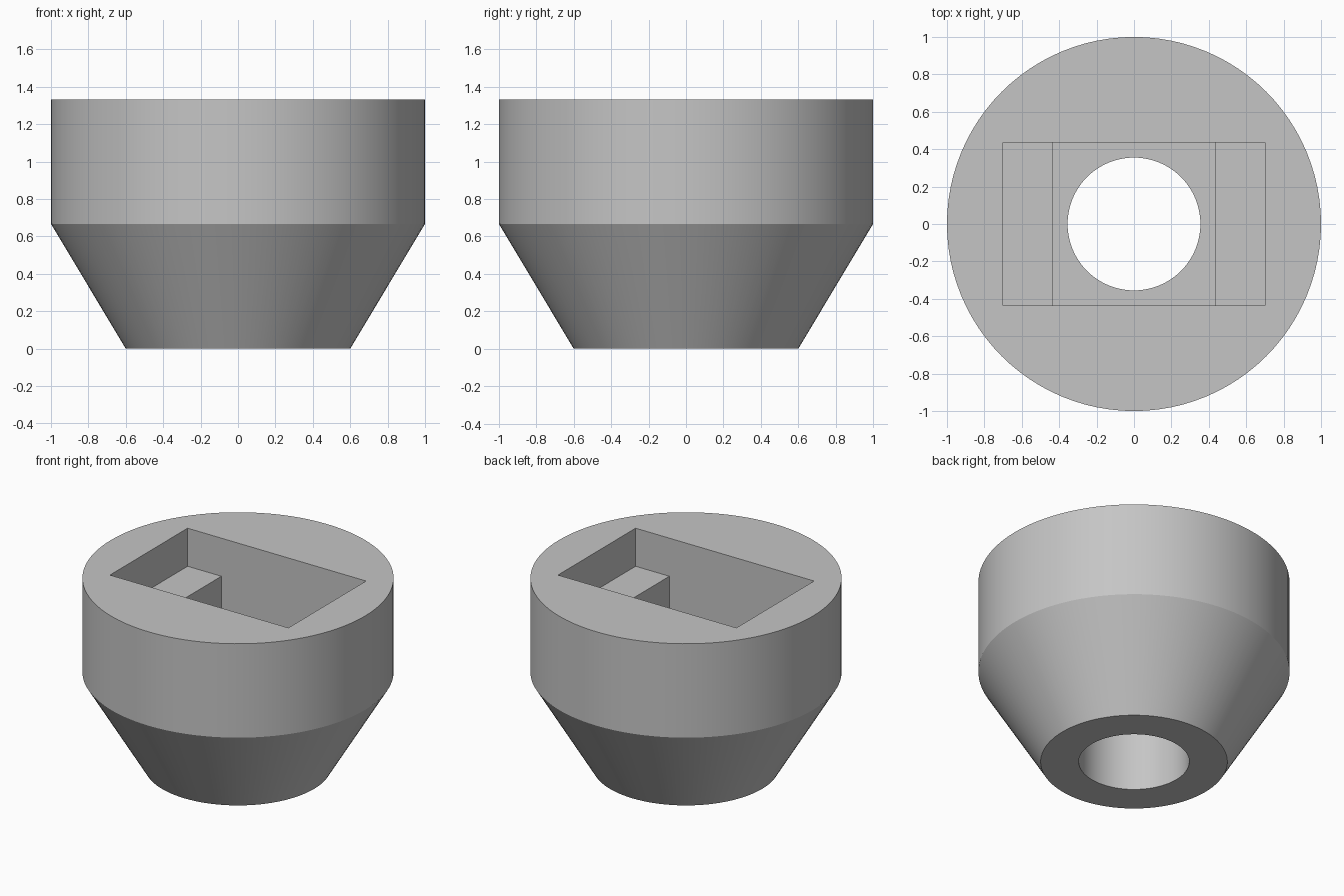
import bpy
import bmesh
import math

if "Cube" in bpy.data.objects:
    bpy.data.objects.remove(bpy.data.objects["Cube"], do_unlink=True)

SEGMENTS = 96
HEIGHT = 1.333
SHOULDER = 0.667      # where the cone meets the cylinder
SHELF = 1.063         # floor of the shallow slot
POCKET = 0.667        # floor of the deep square pocket

grey = bpy.data.materials.new("plain_grey")
grey.use_nodes = True
colour = (0.56, 0.56, 0.56, 1)
grey.diffuse_color = colour
grey.node_tree.nodes["Principled BSDF"].inputs["Base Color"].default_value = colour


def add_object(name, bm):
    mesh = bpy.data.meshes.new(name)
    bmesh.ops.recalc_face_normals(bm, faces=bm.faces)
    bm.to_mesh(mesh)
    bm.free()
    obj = bpy.data.objects.new(name, mesh)
    bpy.context.collection.objects.link(obj)
    mesh.materials.append(grey)
    return obj


def turned_solid(name, profile):
    """Stack circles of (radius, z) into a closed solid."""
    bm = bmesh.new()
    rings = []
    for radius, z in profile:
        angles = [2 * math.pi * i / SEGMENTS for i in range(SEGMENTS)]
        rings.append([bm.verts.new((radius * math.cos(a), radius * math.sin(a), z))
                      for a in angles])
    for low, high in zip(rings, rings[1:]):
        for i in range(SEGMENTS):
            j = (i + 1) % SEGMENTS
            bm.faces.new((low[i], low[j], high[j], high[i]))
    bm.faces.new(rings[0][::-1])
    bm.faces.new(rings[-1])
    return add_object(name, bm)


def box(name, half_x, half_y, bottom, top):
    bm = bmesh.new()
    bmesh.ops.create_cube(bm, size=2)
    for v in bm.verts:
        v.co.x *= half_x
        v.co.y *= half_y
        v.co.z = top if v.co.z > 0 else bottom
    return add_object(name, bm)


# Outer body: tapered foot under a straight drum
body = turned_solid("tapered_body", [(0.6, 0), (1, SHOULDER), (1, HEIGHT)])

# Round bore, shallow slot and deep square pocket
cutters = [
    box("slot_cutter", 0.70, 0.435, SHELF, HEIGHT + 0.2),
    box("pocket_cutter", 0.435, 0.435, POCKET, SHELF + 0.1),
    turned_solid("bore_cutter", [(0.355, -0.2), (0.355, POCKET + 0.1)]),
]
bpy.context.view_layer.objects.active = body
for cutter in cutters:
    cutter.hide_render = True
    cut = body.modifiers.new(cutter.name, 'BOOLEAN')
    cut.operation = 'DIFFERENCE'
    cut.solver = 'EXACT'
    cut.object = cutter
    bpy.ops.object.modifier_apply(modifier=cut.name)
    bpy.data.objects.remove(cutter, do_unlink=True)

# Smooth round walls with crisp rims
bpy.ops.object.select_all(action='DESELECT')
body.select_set(True)
bpy.ops.object.shade_smooth_by_angle(angle=math.radians(20))
